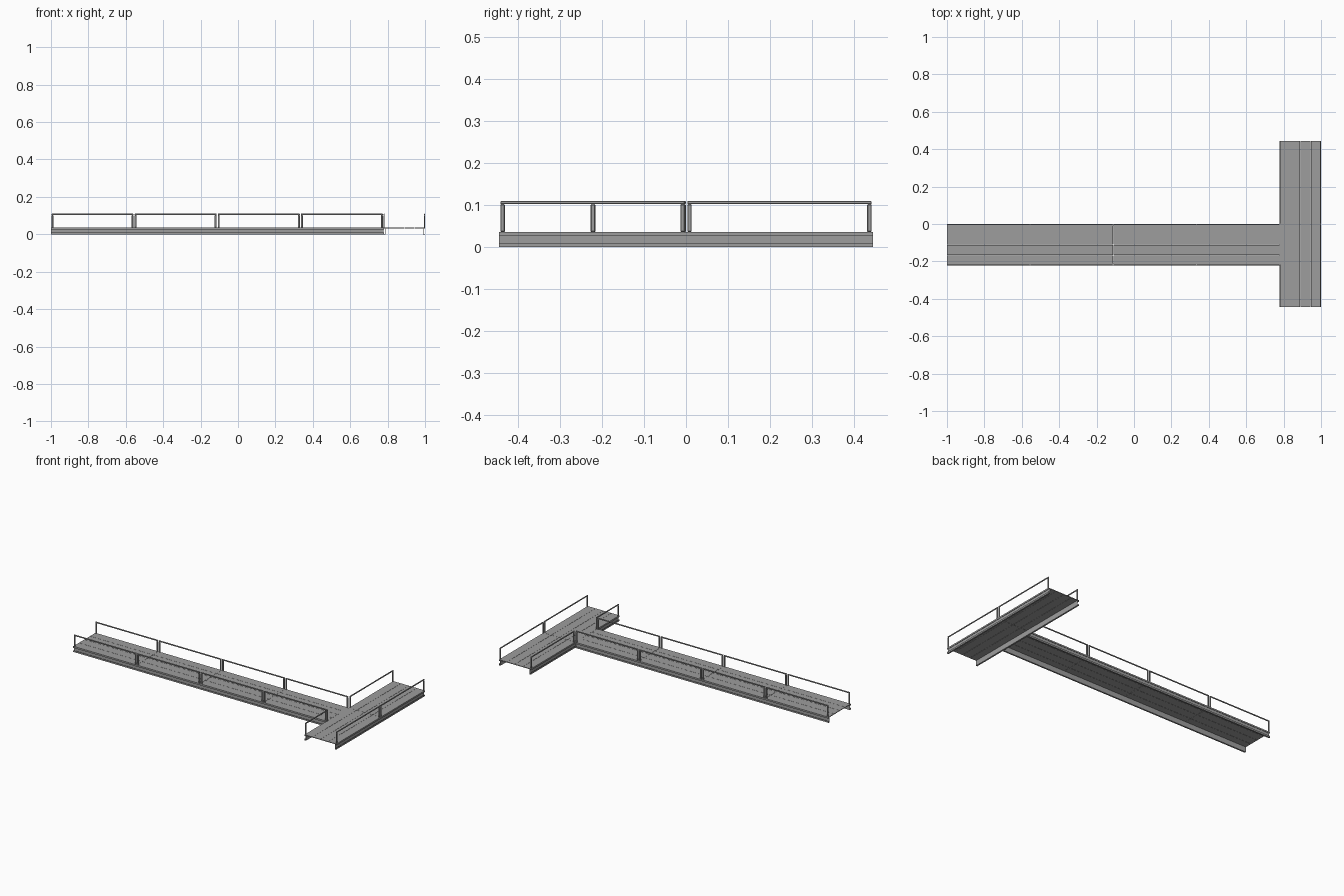
import bpy, bmesh, math
from mathutils import Matrix, Vector

if "Cube" in bpy.data.objects:
    bpy.data.objects.remove(bpy.data.objects["Cube"])

L, W = 4 / 9, 2 / 9          # module length and width
T = 0.0015                   # sheet thickness
DECK_Z, RAIL_Z = 0.036, 0.110
POST = 0.0105


def material(name, g):
    m = bpy.data.materials.new(name)
    m.diffuse_color = (g, g, g, 1)
    m.use_nodes = True
    m.node_tree.nodes["Principled BSDF"].inputs["Base Color"].default_value = m.diffuse_color
    return m


steel = material("dark_steel", 0.34)


def finish(name, bm, mat):
    bmesh.ops.transform(bm, matrix=mat, verts=bm.verts)
    bmesh.ops.recalc_face_normals(bm, faces=bm.faces)
    me = bpy.data.meshes.new(name)
    bm.to_mesh(me)
    bm.free()
    me.materials.append(steel)
    ob = bpy.data.objects.new(name, me)
    bpy.context.collection.objects.link(ob)
    return ob


def add_box(bm, lo, hi):
    lo, hi = Vector(lo), Vector(hi)
    m = Matrix.Translation((lo + hi) / 2) @ Matrix.Diagonal((*(hi - lo), 1))
    bmesh.ops.create_cube(bm, size=1, matrix=m)


# Deck of four long planks, local x along the module, y across from 0 to W
def deck(mat):
    bm = bmesh.new()
    n = 4
    for i in range(n):
        add_box(bm, (0.0005, i * W / n + 0.0006, DECK_Z - 0.004),
                (L - 0.0005, (i + 1) * W / n - 0.0006, DECK_Z))
    finish("deck_planks", bm, mat)


# Lipped channel beam: web set in, flanges and lips facing outward
def beam(mat, side):
    d, lip, h = 0.010, 0.010, DECK_Z
    prof = [(0, lip), (0, 0), (d, 0), (d, h), (0, h), (0, h - lip),
            (T, h - lip), (T, h - T), (d - T, h - T), (d - T, T), (T, T), (T, lip)]
    bm = bmesh.new()
    vs = [bm.verts.new((0, y if side == 0 else W - y, z)) for y, z in prof]
    f = bm.faces.new(vs)
    ext = bmesh.ops.extrude_face_region(bm, geom=[f])
    moved = [v for v in ext["geom"] if isinstance(v, bmesh.types.BMVert)]
    bmesh.ops.translate(bm, vec=(L, 0, 0), verts=moved)
    finish("side_beam", bm, mat)


# Railing: two posts and a top rail between x0 and x1, with chamfered edges
def railing(mat, side, x0, x1):
    y0 = 0.0005 if side == 0 else W - 0.0065
    y1 = y0 + 0.006
    a, b = x0 + 0.003, x1 - 0.003
    bm = bmesh.new()
    add_box(bm, (a, y0, DECK_Z), (a + POST, y1, RAIL_Z - 0.008))
    add_box(bm, (b - POST, y0, DECK_Z), (b, y1, RAIL_Z - 0.008))
    add_box(bm, (a, y0, RAIL_Z - 0.008), (b, y1, RAIL_Z))
    bmesh.ops.bevel(bm, geom=bm.edges[:], offset=0.0018, segments=1, affect='EDGES')
    finish("railing", bm, mat)


def module(mat, rails):
    deck(mat)
    for side in (0, 1):
        beam(mat, side)
    for side, x0, x1 in rails:
        railing(mat, side, x0, x1)


# Long walkway of four modules
for i in range(4):
    module(Matrix.Translation((-1 + i * L, -W, 0)), [(0, 0, L), (1, 0, L)])

# Cross platform of two modules; side 1 is the inner side, left open at the walkway
turn = Matrix.Rotation(math.pi / 2, 4, 'Z')
module(Matrix.Translation((1, -L, 0)) @ turn, [(0, 0, L), (1, 0, L / 2 + 0.009)])
module(Matrix.Translation((1, 0, 0)) @ turn, [(0, 0, L), (1, 0, L)])
